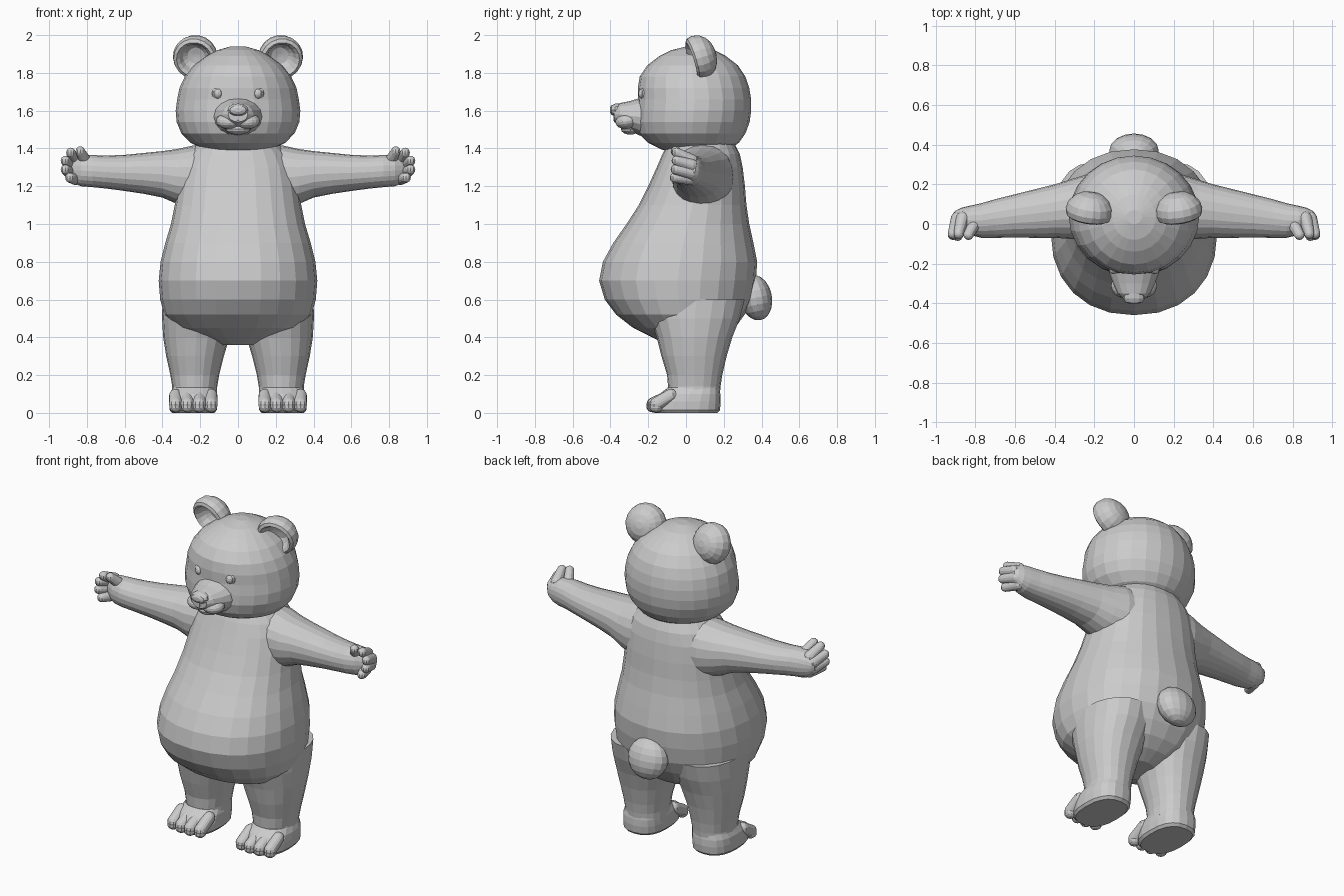
import bpy, bmesh, math
from mathutils import Vector, Matrix

cube = bpy.data.objects.get("Cube")
if cube:
    bpy.data.objects.remove(cube, do_unlink=True)

grey = bpy.data.materials.new("soft grey")
grey.use_nodes = True
tone = (0.6, 0.6, 0.6, 1)
grey.diffuse_color = tone
grey.node_tree.nodes["Principled BSDF"].inputs["Base Color"].default_value = tone


def finish(name, bm, pair=False):
    """Turn a bmesh into a flat shaded object, mirrored across x if paired."""
    bmesh.ops.recalc_face_normals(bm, faces=bm.faces)
    mesh = bpy.data.meshes.new(name)
    bm.to_mesh(mesh)
    bm.free()
    mesh.materials.append(grey)
    obj = bpy.data.objects.new(name, mesh)
    bpy.context.collection.objects.link(obj)
    if pair:
        obj.modifiers.new("Mirror", "MIRROR").use_mirror_merge = False
    return obj


def loft(name, axis, rows, sides=24, power=2.0, pair=False, place=None):
    """Skin oval rings; a row is (position on axis, a min, a max, b min, b max)."""
    bm = bmesh.new()
    rings = []
    for t, a0, a1, b0, b1 in rows:
        ring = []
        for i in range(sides):
            ang = 2 * math.pi * i / sides
            c, s = math.cos(ang), math.sin(ang)
            c = math.copysign(abs(c) ** (2 / power), c)
            s = math.copysign(abs(s) ** (2 / power), s)
            a = (a0 + a1) / 2 + c * (a1 - a0) / 2
            b = (b0 + b1) / 2 + s * (b1 - b0) / 2
            ring.append(bm.verts.new({"x": (t, a, b), "y": (a, t, b), "z": (a, b, t)}[axis]))
        rings.append(ring)
    for low, high in zip(rings, rings[1:]):
        for i in range(sides):
            j = (i + 1) % sides
            bm.faces.new((low[i], low[j], high[j], high[i]))
    bm.faces.new(rings[0])
    bm.faces.new(rings[-1])
    if place:
        bm.transform(place)
    return finish(name, bm, pair)


def upright(name, rows, **kw):
    """Loft up z for a part centred on x; a row is (z, half width, y front, y back)."""
    return loft(name, "z", [(z, -w, w, f, b) for z, w, f, b in rows], **kw)


def blob(name, centre, size, tilt=0, pair=False, sides=16):
    bm = bmesh.new()
    bmesh.ops.create_uvsphere(bm, u_segments=sides, v_segments=sides // 2 + 2, radius=1)
    bm.transform(Matrix.Translation(centre) @ Matrix.Rotation(tilt, 4, "X")
                 @ Matrix.Diagonal((*size, 1)))
    return finish(name, bm, pair)


def digit(name, start, end, r0, r1):
    """Rounded finger or toe: the hull of two balls."""
    bm = bmesh.new()
    for p, r in ((start, r0), (end, r1)):
        bmesh.ops.create_uvsphere(bm, u_segments=10, v_segments=8, radius=r,
                                  matrix=Matrix.Translation(p))
    hull = bmesh.ops.convex_hull(bm, input=bm.verts)
    bmesh.ops.delete(bm, geom=[v for v in hull["geom_interior"]
                               if isinstance(v, bmesh.types.BMVert)], context="VERTS")
    return finish(name, bm, True)


# Pear shaped torso
upright("torso", [
    (.36, .10, -.10, .12), (.40, .22, -.18, .2), (.45, .33, -.28, .26), (.52, .39, -.37, .31),
    (.6, .412, -.43, .35), (.7, .42, -.46, .37), (.8, .41, -.44, .377), (.9, .385, -.385, .357),
    (1, .355, -.315, .335), (1.1, .335, -.25, .32), (1.2, .32, -.2, .312), (1.3, .3, -.155, .3),
    (1.37, .265, -.125, .285), (1.42, .22, -.10, .26), (1.46, .16, -.06, .2)], power=2.2)

# Head, with a rounder back than front
upright("head", [
    (1.375, .10, -.06, .17), (1.395, .18, -.13, .23), (1.43, .25, -.2, .28),
    (1.48, .3, -.25, .315), (1.54, .325, -.265, .337), (1.6, .33, -.262, .345),
    (1.66, .322, -.255, .345), (1.72, .31, -.255, .335), (1.78, .282, -.245, .315),
    (1.84, .235, -.205, .275), (1.89, .168, -.14, .21), (1.92, .11, -.08, .15),
    (1.94, .04, 0, .07)])

# Muzzle, lips and nose
loft("muzzle", "y", [
    (-.18, -.14, .14, 1.45, 1.69), (-.25, -.125, .125, 1.47, 1.665),
    (-.3, -.105, .105, 1.495, 1.65), (-.35, -.082, .082, 1.52, 1.64),
    (-.38, -.052, .052, 1.54, 1.62)], sides=16)
blob("cheek_lip", (.05, -.312, 1.545), (.066, .062, .042), .15, pair=True)
blob("lower_lip", (0, -.295, 1.503), (.066, .05, .03), sides=12)
loft("nose", "y", [
    (-.34, -.05, .05, 1.575, 1.64), (-.375, -.056, .056, 1.57, 1.637),
    (-.395, -.043, .043, 1.578, 1.628), (-.403, -.02, .02, 1.592, 1.615)], sides=12)
loft("nose_bridge_fold", "y", [(-.35, -.008, .008, 1.535, 1.58),
                               (-.385, -.006, .006, 1.545, 1.58)], sides=8)

# Eyes with lids
blob("eyelid", (.105, -.221, 1.69), (.034, .018, .036), pair=True, sides=12)
blob("eye", (.105, -.228, 1.69), (.024, .025, .027), pair=True, sides=12)

# Cupped ears: recess, rim and domed back
cup = [(.035, .01), (.03, .045), (.01, .068), (-.025, .08), (-.04, .095), (-.03, .112),
       (0, .12), (.035, .113), (.065, .09), (.085, .06), (.095, .02)]
loft("ear", "y", [(y, -r, r, -r, r) for y, r in cup], sides=18, pair=True,
     place=Matrix.Translation((.226, .065, 1.882)) @ Matrix.Rotation(.15, 4, "Z")
     @ Matrix.Rotation(.3, 4, "X"))

# Tail
blob("tail", (0, .37, .61), (.125, .085, .122), .2)

# Arms, narrowing to the palm
loft("arm", "x", [
    (.12, -.06, .26, 1.08, 1.43), (.24, -.075, .25, 1.08, 1.415), (.32, -.075, .225, 1.105, 1.397),
    (.4, -.07, .2, 1.14, 1.386), (.5, -.07, .175, 1.16, 1.376), (.6, -.068, .15, 1.175, 1.366),
    (.7, -.07, .125, 1.188, 1.362), (.77, -.07, .105, 1.195, 1.365), (.83, -.055, .092, 1.2, 1.365),
    (.87, -.03, .082, 1.215, 1.355), (.9, -.005, .068, 1.24, 1.335),
    (.915, .015, .05, 1.265, 1.315)], sides=20, power=2.15, pair=True)

# Fingers curling forward
fingers = [("thumb", (.80, .01, 1.32), (.835, -.055, 1.385)),
           ("first_finger", (.865, .03, 1.335), (.885, -.05, 1.378)),
           ("second_finger", (.89, .03, 1.31), (.914, -.05, 1.335)),
           ("third_finger", (.885, .03, 1.27), (.914, -.055, 1.288)),
           ("last_finger", (.86, .02, 1.24), (.89, -.06, 1.245))]
for name, base, tip in fingers:
    digit(name, base, tip, .034, .026)

# Legs
loft("leg", "z", [
    (.08, .11, .352, -.09, .178), (.14, .11, .348, -.095, .183), (.2, .1, .358, -.1, .192),
    (.3, .075, .38, -.13, .215), (.4, .045, .396, -.155, .245), (.5, .02, .402, -.19, .285),
    (.6, .02, .4, -.2, .31)], sides=20, power=2.2, pair=True)

# Feet with flat soles
loft("foot", "z", [
    (0, .125, .35, -.165, .165), (.015, .112, .362, -.18, .18), (.06, .108, .364, -.175, .184),
    (.1, .11, .36, -.14, .182), (.135, .12, .345, -.095, .175)], sides=20, power=2.5, pair=True)

# Toes
for i, reach in enumerate((-.165, -.173, -.17, -.158)):
    x = .142 + i * .063
    digit("toe_%d" % (i + 1), (x, -.08, .092), (x, reach, .046), .035, .036)
    blob("toe_pad_%d" % (i + 1), (x, reach, .032), (.034, .037, .03), pair=True, sides=10)
